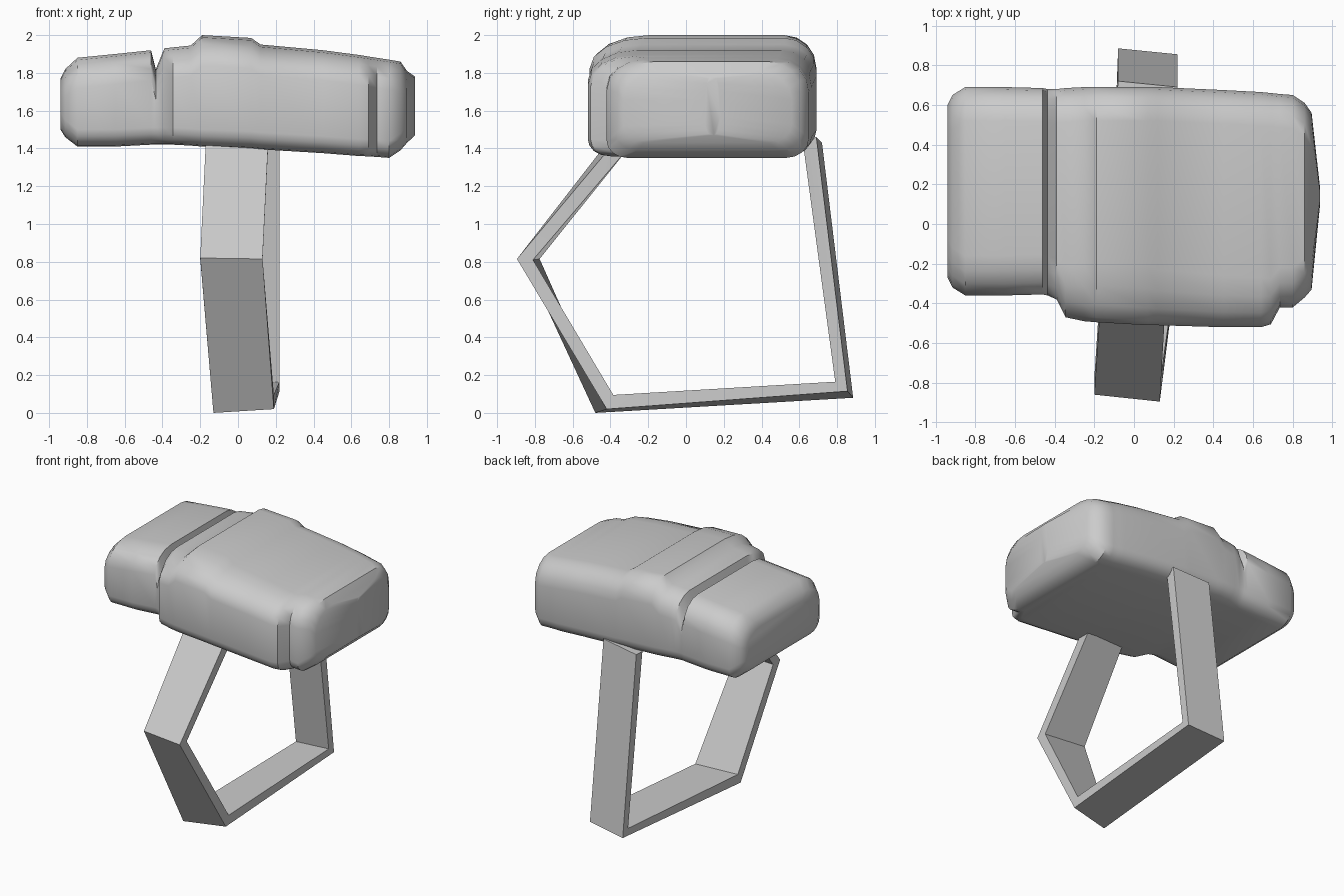
import bpy, bmesh
from math import sin, cos, pi


def skin(name, rings, closed, angle):
    """Bridge equal-length point rings into a solid; cap the ends unless closed."""
    bm = bmesh.new()
    rows = [[bm.verts.new(p) for p in r] for r in rings]
    n = len(rows[0])
    pairs = list(zip(rows, rows[1:] + ([rows[0]] if closed else [])))
    for a, b in pairs:
        for i in range(n):
            j = (i + 1) % n
            bm.faces.new((a[i], a[j], b[j], b[i]))
    if not closed:
        bm.faces.new(rows[0])
        bm.faces.new(rows[-1])
    bmesh.ops.recalc_face_normals(bm, faces=bm.faces)
    me = bpy.data.meshes.new(name)
    bm.to_mesh(me)
    bm.free()
    ob = bpy.data.objects.new(name, me)
    bpy.context.collection.objects.link(ob)
    bpy.ops.object.select_all(action='DESELECT')
    ob.select_set(True)
    bpy.context.view_layer.objects.active = ob
    bpy.ops.object.shade_smooth_by_angle(angle=angle)
    return ob


def section(x, y0, y1, z0, z1, front=0.2, seg=4):
    """Rounded rectangle in the YZ plane; front = depth of the upper front rounding."""
    w, h = y1 - y0, z1 - z0
    corners = [  # side y, side z, inward signs, radii, start angle
        (y1, z1, -1, -1, 0.17, 0.17, 0.0),
        (y0, z1, 1, -1, front, 0.16, pi / 2),
        (y0, z0, 1, 1, 0.11, 0.09, pi),
        (y1, z0, -1, 1, 0.12, 0.10, 1.5 * pi)]
    pts = []
    for y, z, sy, sz, ry, rz, a0 in corners:
        ry, rz = min(ry, w * 0.4), min(rz, h * 0.4)
        for k in range(seg + 1):
            a = a0 + k * pi / 2 / seg
            pts.append((x, y + sy * ry + ry * cos(a), z + sz * rz + rz * sin(a)))
    return pts


# Head: small left block, notch, then the larger block with its raised strip
stations = [
    (-0.94, -0.27, 0.60, 1.50, 1.77),
    (-0.915, -0.32, 0.65, 1.46, 1.82),
    (-0.85, -0.36, 0.69, 1.41, 1.88),
    (-0.65, -0.36, 0.69, 1.41, 1.90),
    (-0.46, -0.355, 0.685, 1.42, 1.92),
    (-0.435, -0.36, 0.68, 1.42, 1.82),
    (-0.39, -0.38, 0.68, 1.42, 1.93),
    (-0.345, -0.47, 0.685, 1.42, 1.935, 0.26),
    (-0.25, -0.49, 0.69, 1.415, 1.945, 0.28),
    (-0.19, -0.495, 0.69, 1.41, 2.0, 0.30),
    (0.07, -0.51, 0.69, 1.40, 1.985, 0.30),
    (0.12, -0.51, 0.69, 1.395, 1.95, 0.28),
    (0.45, -0.52, 0.675, 1.375, 1.92, 0.26),
    (0.64, -0.52, 0.665, 1.36, 1.895, 0.25),
    (0.69, -0.505, 0.66, 1.358, 1.887, 0.23),
    (0.735, -0.42, 0.655, 1.355, 1.88),
    (0.80, -0.42, 0.65, 1.35, 1.87),
    (0.86, -0.37, 0.61, 1.39, 1.86),
    (0.895, -0.33, 0.56, 1.43, 1.81),
    (0.938, 0.10, 0.18, 1.47, 1.78, 0.03)]
skin("ring_head", [section(*s) for s in stations], False, 0.7)

# Band: closed five-sided loop; each corner gives the left edge, right edge
# and the (y, z) inset that makes the thickness
corners = [
    ((-0.17, -0.41, 1.44), (0.16, -0.38, 1.43), (0.09, -0.01)),
    ((-0.20, -0.86, 0.82), (0.13, -0.895, 0.815), (0.085, -0.005)),
    ((-0.13, -0.48, 0.0), (0.19, -0.42, 0.02), (0.035, 0.075)),
    ((-0.08, 0.885, 0.08), (0.22, 0.855, 0.115), (-0.065, 0.05)),
    ((-0.08, 0.72, 1.43), (0.22, 0.69, 1.46), (-0.075, 0.0))]
rings = []
for (lx, ly, lz), (rx, ry, rz), (dy, dz) in corners:
    rings.append([(lx, ly, lz), (rx, ry, rz),
                  (rx, ry + dy, rz + dz), (lx, ly + dy, lz + dz)])
skin("ring_band", rings, True, 0.5)
